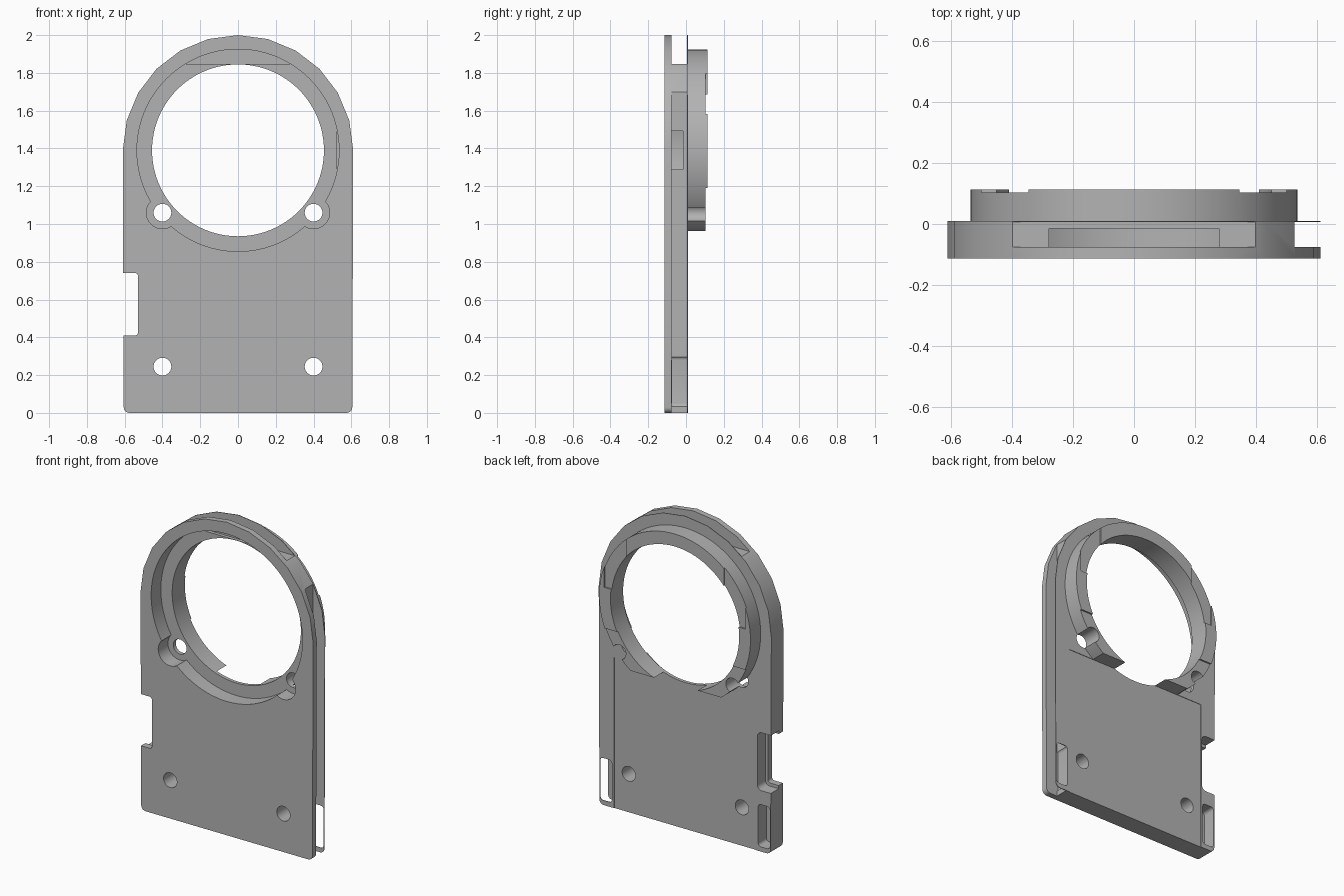
import bpy, bmesh
from math import sin, cos, pi, radians

cube = bpy.data.objects.get("Cube")
if cube:
    bpy.data.objects.remove(cube, do_unlink=True)

grey = bpy.data.materials.new("plain_grey")
grey.use_nodes = True
colour = (0.45, 0.45, 0.45, 1)
grey.diffuse_color = colour
grey.node_tree.nodes["Principled BSDF"].inputs["Base Color"].default_value = colour

CENTRE = 1.39      # height of the ring axis
OUTER = 0.61       # half width of the plate
RIM = 0.535        # recess and collar radius
BORE = 0.455
FRONT, BACK = -0.113, 0.01
COLLAR_END = 0.113
SLOT = -0.076      # front wall of the side and top slots
SKIN = 0.006       # thin back skin begins here


def arc(x, z, r, start, end, n):
    """Points on an arc in the xz plane, angles in degrees."""
    return [(x + r * cos(radians(start + (end - start) * i / n)),
             z + r * sin(radians(start + (end - start) * i / n))) for i in range(n + 1)]


def circle(x, z, r, n=64):
    return arc(x, z, r, 0, 360, n)[:-1]


def rounded(x0, x1, z0, z1, r):
    pts = []
    for x, z, a in ((x1 - r, z1 - r, 0), (x0 + r, z1 - r, 90),
                    (x0 + r, z0 + r, 180), (x1 - r, z0 + r, 270)):
        pts += arc(x, z, r, a, a + 90, 5)
    return pts


def rect(x0, x1, z0, z1):
    return [(x0, z0), (x1, z0), (x1, z1), (x0, z1)]


def prism(name, pts, y0, y1):
    """Extrude an xz outline from y0 to y1."""
    bm = bmesh.new()
    face = bm.faces.new([bm.verts.new((x, y0, z)) for x, z in pts])
    made = bmesh.ops.extrude_face_region(bm, geom=[face])["geom"]
    moved = [v for v in made if isinstance(v, bmesh.types.BMVert)]
    bmesh.ops.translate(bm, verts=moved, vec=(0, y1 - y0, 0))
    bmesh.ops.recalc_face_normals(bm, faces=bm.faces)
    mesh = bpy.data.meshes.new(name)
    bm.to_mesh(mesh)
    bm.free()
    mesh.materials.append(grey)
    obj = bpy.data.objects.new(name, mesh)
    bpy.context.collection.objects.link(obj)
    return obj


def carve(obj, cuts):
    """Subtract each (outline, y0, y1) and keep the finished mesh."""
    tools = []
    for pts, y0, y1 in cuts:
        tool = prism("cutter", pts, y0, y1)
        tool.hide_render = True
        mod = obj.modifiers.new("cut", 'BOOLEAN')
        mod.operation = 'DIFFERENCE'
        mod.solver = 'EXACT'
        mod.object = tool
        tools.append(tool)
    deps = bpy.context.evaluated_depsgraph_get()
    mesh = bpy.data.meshes.new_from_object(obj.evaluated_get(deps))
    obj.modifiers.clear()
    obj.data = mesh
    for tool in tools:
        bpy.data.objects.remove(tool, do_unlink=True)


# Arched plate with rounded lower corners
outline = arc(0, CENTRE, OUTER, 0, 180, 12)
outline += arc(-OUTER + 0.035, 0.03, 0.03, 180, 270, 5)
outline += arc(OUTER - 0.035, 0.03, 0.03, 270, 360, 5)
plate = prism("plate", outline, FRONT, BACK)

holes = [(circle(x, z, 0.047, 32), -1, 1) for x in (-0.4, 0.4) for z in (0.245, 1.06)]
ears = [(circle(x, 1.06, 0.085, 40), -1, -0.015) for x in (-0.4, 0.4)]
pockets = [(rounded(x, x + 0.083, 0.03, 0.3, 0.02), -0.074, 1) for x in (-0.6, 0.517)]
carve(plate, [
    (circle(0, CENTRE, RIM, 96), -1, -0.015),           # front recess
    *ears,
    (circle(0, CENTRE, BORE, 96), -1, 1),               # main opening
    *holes,
    (rect(-0.4, 0.4, 1.847, 2.2), SLOT, SKIN),          # top slot
    (rect(0.525, 0.8, -0.2, 1.8), SLOT, SKIN),          # side slot
    *pockets,
    (rounded(-0.8, -0.53, 0.41, 0.74, 0.015), -1, 1),   # side notch
    (rounded(-0.8, -0.512, 0.39, 0.76, 0.03), -0.07, 1),
    (rect(-0.502, 0.502, -0.2, 0.962), 0.007, 1),       # shallow board seat
])

# Back collar, open at the bottom with shallow steps in its end face
collar = prism("back_collar", circle(0, CENTRE, RIM, 96), BACK, COLLAR_END)
steps = [(rect(x, x + 0.153, 1.45, 1.85), 0.103, 1) for x in (-0.499, 0.346)]
carve(collar, [
    (circle(0, CENTRE, BORE, 96), -1, 1),
    (rect(-0.7, 0.7, 0.7, 0.962), -1, 1),
    (rect(-0.7, 0.7, 0.7, 1.19), 0.103, 1),
    *steps,
    *[h for h in holes if h[0][0][1] > 1],
])

for obj in (plate, collar):
    bpy.ops.object.select_all(action='DESELECT')
    obj.select_set(True)
    bpy.context.view_layer.objects.active = obj
    bpy.ops.object.shade_smooth_by_angle(angle=radians(30))
